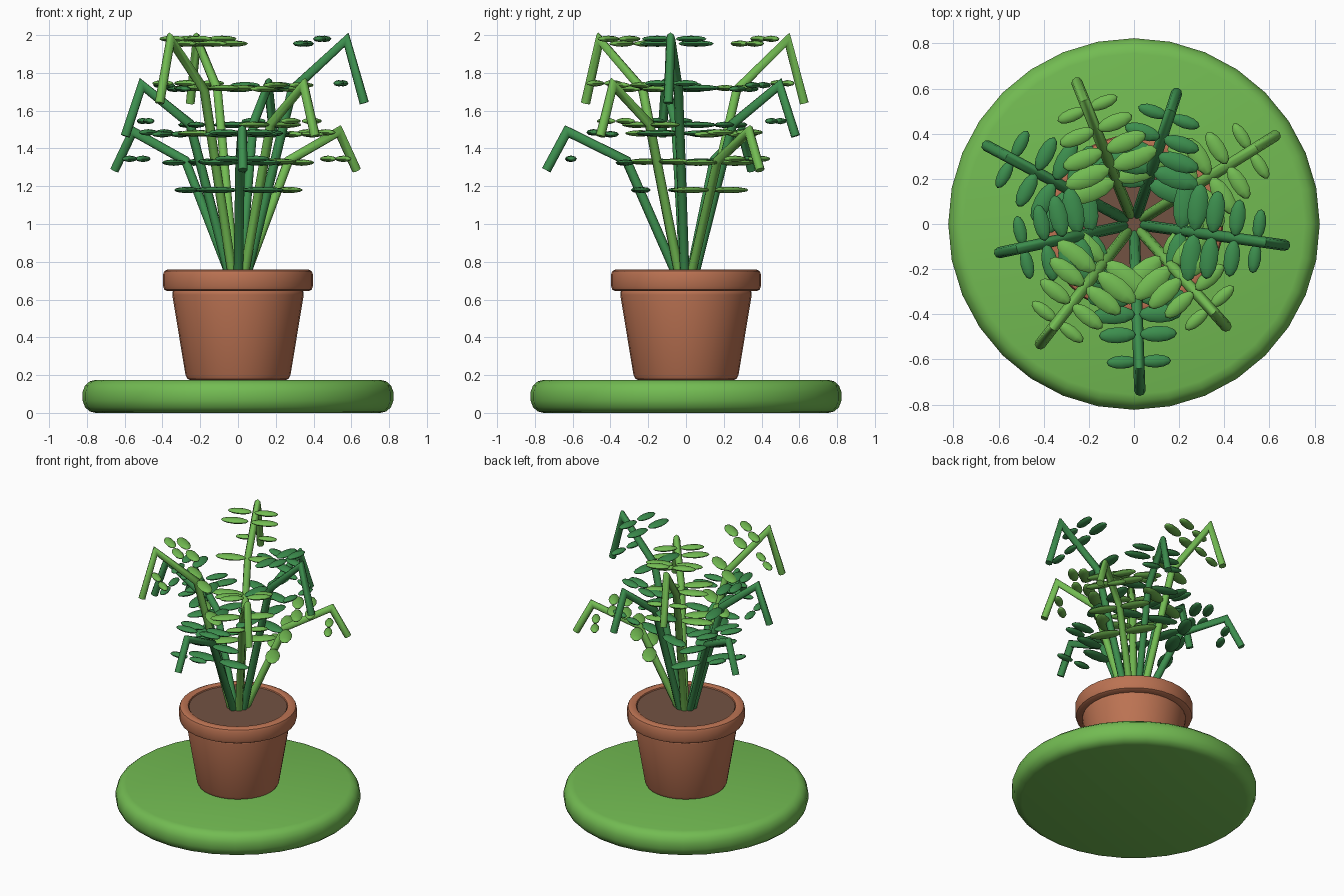
import bpy, math
from mathutils import Vector, Matrix

if "Cube" in bpy.data.objects:
    bpy.data.objects.remove(bpy.data.objects["Cube"])


def material(name, rgb):
    m = bpy.data.materials.new(name)
    m.diffuse_color = (*rgb, 1)
    m.use_nodes = True
    m.node_tree.nodes["Principled BSDF"].inputs["Base Color"].default_value = m.diffuse_color
    return m


LIGHT = material("light_green", (0.17, 0.50, 0.085))
DARK = material("dark_green", (0.045, 0.27, 0.075))
CLAY = material("terracotta", (0.50, 0.17, 0.085))
SOIL = material("soil_brown", (0.17, 0.085, 0.055))


def mesh_object(name, verts, faces, mat, smooth_angle=40):
    me = bpy.data.meshes.new(name)
    me.from_pydata(verts, [], faces)
    me.materials.append(mat)
    ob = bpy.data.objects.new(name, me)
    bpy.context.collection.objects.link(ob)
    bpy.ops.object.select_all(action='DESELECT')
    ob.select_set(True)
    bpy.context.view_layer.objects.active = ob
    bpy.ops.object.shade_smooth_by_angle(angle=math.radians(smooth_angle))
    return ob


def lathe(name, profile, mat, sides=32):
    """Spin (radius, z) points listed bottom to top; both ends are capped."""
    verts, faces = [], []
    for r, z in profile:
        for i in range(sides):
            a = 2 * math.pi * i / sides
            verts.append((r * math.cos(a), r * math.sin(a), z))
    for k in range(len(profile) - 1):
        for i in range(sides):
            j = (i + 1) % sides
            faces.append((k * sides + i, k * sides + j,
                          (k + 1) * sides + j, (k + 1) * sides + i))
    faces.append(tuple(reversed(range(sides))))
    faces.append(tuple(range(len(verts) - sides, len(verts))))
    return mesh_object(name, verts, faces, mat)


def tube(name, points, radius, mat, sides=8):
    """Mitred tube along points that lie in one vertical plane."""
    side = Vector((0, 0, 1)).cross(points[-1] - points[0]).normalized()
    verts, faces, n = [], [], len(points)
    for k, p in enumerate(points):
        before = (p - points[max(k - 1, 0)]).normalized()
        after = (points[min(k + 1, n - 1)] - p).normalized()
        tangent = (before + after).normalized()
        up = tangent.cross(side).normalized()
        stretch = 1.0
        if 0 < k < n - 1:
            stretch = min(1 / max(tangent.dot(before), 0.1), 1.6)
        for i in range(sides):
            a = 2 * math.pi * i / sides
            verts.append(p + side * radius * math.cos(a)
                         + up * radius * stretch * math.sin(a))
    for k in range(n - 1):
        for i in range(sides):
            j = (i + 1) % sides
            faces.append((k * sides + i, k * sides + j,
                          (k + 1) * sides + j, (k + 1) * sides + i))
    faces.append(tuple(reversed(range(sides))))
    faces.append(tuple(range((n - 1) * sides, n * sides)))
    return mesh_object(name, verts, faces, mat, 50)


def leaf(name, root, angle, length, mat, sides=8, rings=6):
    """Flat low-poly ellipsoid lying level, growing from root along angle."""
    place = Matrix.Translation(root) @ Matrix.Rotation(angle, 4, 'Z')
    half, width, thick = length / 2, length * 0.215, 0.017
    verts = [place @ Vector((0, 0, 0))]
    for k in range(1, rings):
        t = math.pi * k / rings
        for i in range(sides):
            a = 2 * math.pi * i / sides
            verts.append(place @ Vector((half - half * math.cos(t),
                                         width * math.sin(t) * math.cos(a),
                                         thick * math.sin(t) * math.sin(a))))
    verts.append(place @ Vector((length, 0, 0)))
    last, faces = len(verts) - 1, []
    for i in range(sides):
        j = (i + 1) % sides
        faces.append((0, 1 + j, 1 + i))
        faces.append((last, last - sides + i, last - sides + j))
        for k in range(rings - 2):
            b = 1 + k * sides
            faces.append((b + i, b + j, b + sides + j, b + sides + i))
    return mesh_object(name, verts, faces, mat, 60)


# Round grass base
lathe("grass_base", [(0.755, 0), (0.785, 0.008), (0.81, 0.03), (0.823, 0.065),
                     (0.823, 0.11), (0.81, 0.145), (0.785, 0.167), (0.755, 0.175)], LIGHT)

# Clay pot body, rim and soil
lathe("pot_body", [(0.25, 0.173), (0.268, 0.18), (0.278, 0.20), (0.348, 0.625),
                   (0.347, 0.642), (0.335, 0.655)], CLAY)
lathe("pot_rim", [(0.30, 0.645), (0.375, 0.645), (0.39, 0.653), (0.396, 0.67),
                  (0.396, 0.735), (0.39, 0.75), (0.375, 0.758), (0.345, 0.758),
                  (0.335, 0.752), (0.33, 0.735)], CLAY)
lathe("soil", [(0.33, 0.70), (0.33, 0.745)], SOIL)

# Frond kinds: stem path and leaf-pair positions as (radius, z)
MID = ([(0.045, 0.72), (0.26, 1.53), (0.52, 1.735), (0.61, 1.465)],
       [(0.19, 1.33), (0.25, 1.525), (0.32, 1.715), (0.40, 1.735), (0.50, 1.545)])
TALL = ([(0.045, 0.72), (0.29, 1.71), (0.58, 1.975), (0.675, 1.64)],
        [(0.21, 1.48), (0.27, 1.72), (0.35, 1.955), (0.45, 1.98), (0.55, 1.745)])
LOW = ([(0.045, 0.72), (0.315, 1.335), (0.63, 1.49), (0.74, 1.285)],
       [(0.24, 1.18), (0.325, 1.325), (0.40, 1.475), (0.49, 1.485), (0.61, 1.345)])
LEAF_LENGTHS = (0.23, 0.21, 0.19, 0.165, 0.135)

# Nine fronds around the pot, alternating in colour
for n in range(9):
    path, pairs = (MID, TALL, LOW)[n % 3]
    a = math.radians(192 + 40 * n)
    mat = LIGHT if n % 2 else DARK
    out = Vector((math.cos(a), math.sin(a), 0))
    tube(f"stem_{n}", [out * r + Vector((0, 0, z)) for r, z in path], 0.025, mat)
    for k, (r, z) in enumerate(pairs):
        for s in (-1, 1):
            b = a + s * math.pi / 2
            root = out * r + Vector((math.cos(b), math.sin(b), 0)) * 0.008
            root.z = z
            leaf(f"leaf_{n}_{k}_{'left' if s > 0 else 'right'}", root, b,
                 LEAF_LENGTHS[k], mat)
